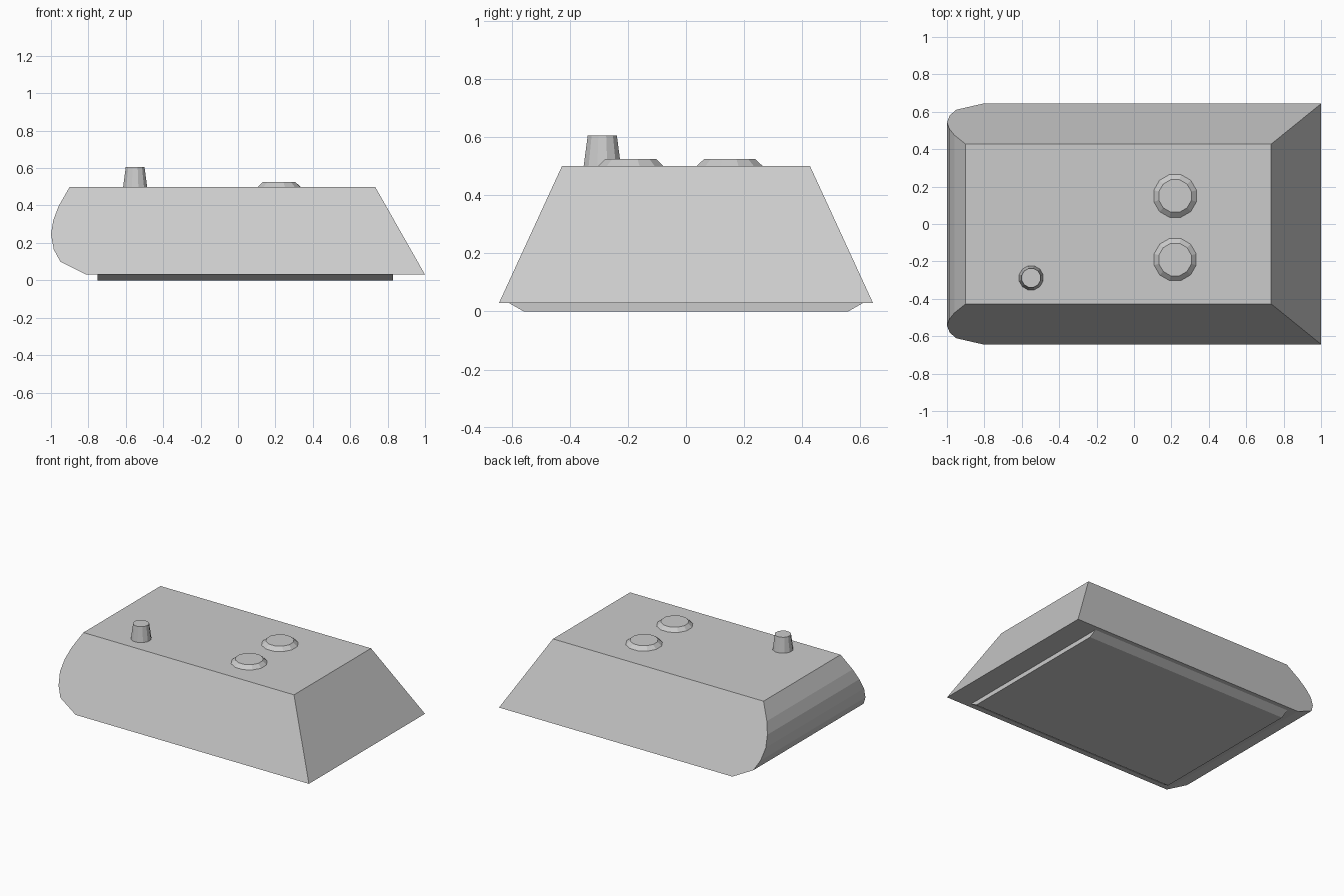
import bpy
import bmesh
import math

cube = bpy.data.objects.get("Cube")
if cube:
    bpy.data.objects.remove(cube, do_unlink=True)

# Single matte grey
grey = bpy.data.materials.new("light_grey")
grey.use_nodes = True
colour = (0.6, 0.6, 0.6, 1)
grey.diffuse_color = colour
bsdf = next(n for n in grey.node_tree.nodes if n.type == 'BSDF_PRINCIPLED')
bsdf.inputs["Base Color"].default_value = colour


def finish(name, bm):
    bmesh.ops.recalc_face_normals(bm, faces=bm.faces)
    mesh = bpy.data.meshes.new(name)
    bm.to_mesh(mesh)
    bm.free()
    mesh.materials.append(grey)
    obj = bpy.data.objects.new(name, mesh)
    bpy.context.collection.objects.link(obj)
    return obj


def tapered_prism(name, profile, half_width):
    """Span an x-z profile across y, with the width set by height."""
    bm = bmesh.new()
    front, back = [[bm.verts.new((x, side * half_width(z), z)) for x, z in profile]
                   for side in (-1, 1)]
    bm.faces.new(front)
    bm.faces.new(back[::-1])
    n = len(profile)
    for i in range(n):
        j = (i + 1) % n
        bm.faces.new((front[i], back[i], back[j], front[j]))
    return finish(name, bm)


def tapered_disc(name, x, y, base_radius, top_radius, top, sides=12):
    bottom = 0.495
    bm = bmesh.new()
    bmesh.ops.create_cone(bm, cap_ends=True, segments=sides, radius1=base_radius,
                          radius2=top_radius, depth=top - bottom)
    obj = finish(name, bm)
    obj.location = (x, y, (top + bottom) / 2)
    obj.rotation_euler.z = math.pi / sides
    return obj


# Main body with one rounded end and one sloped end
body_profile = [(-0.90, 0.5), (-0.96, 0.395), (-0.988, 0.32), (-1.0, 0.245),
                (-0.985, 0.165), (-0.95, 0.10), (-0.81, 0.03), (1.0, 0.03),
                (0.733, 0.5)]
tapered_prism("body", body_profile, lambda z: 0.643 - 0.46 * (z - 0.03))

# Base plate with sloping long sides
base_profile = [(-0.75, 0), (0.83, 0), (0.83, 0.03), (-0.75, 0.03)]
tapered_prism("base_plate", base_profile, lambda z: 0.558 + 1.75 * z)

# Top controls
tapered_disc("back_button", 0.22, 0.15, 0.124, 0.09, 0.525)
tapered_disc("front_button", 0.22, -0.19, 0.122, 0.09, 0.525)
tapered_disc("knob", -0.55, -0.288, 0.067, 0.052, 0.605)
